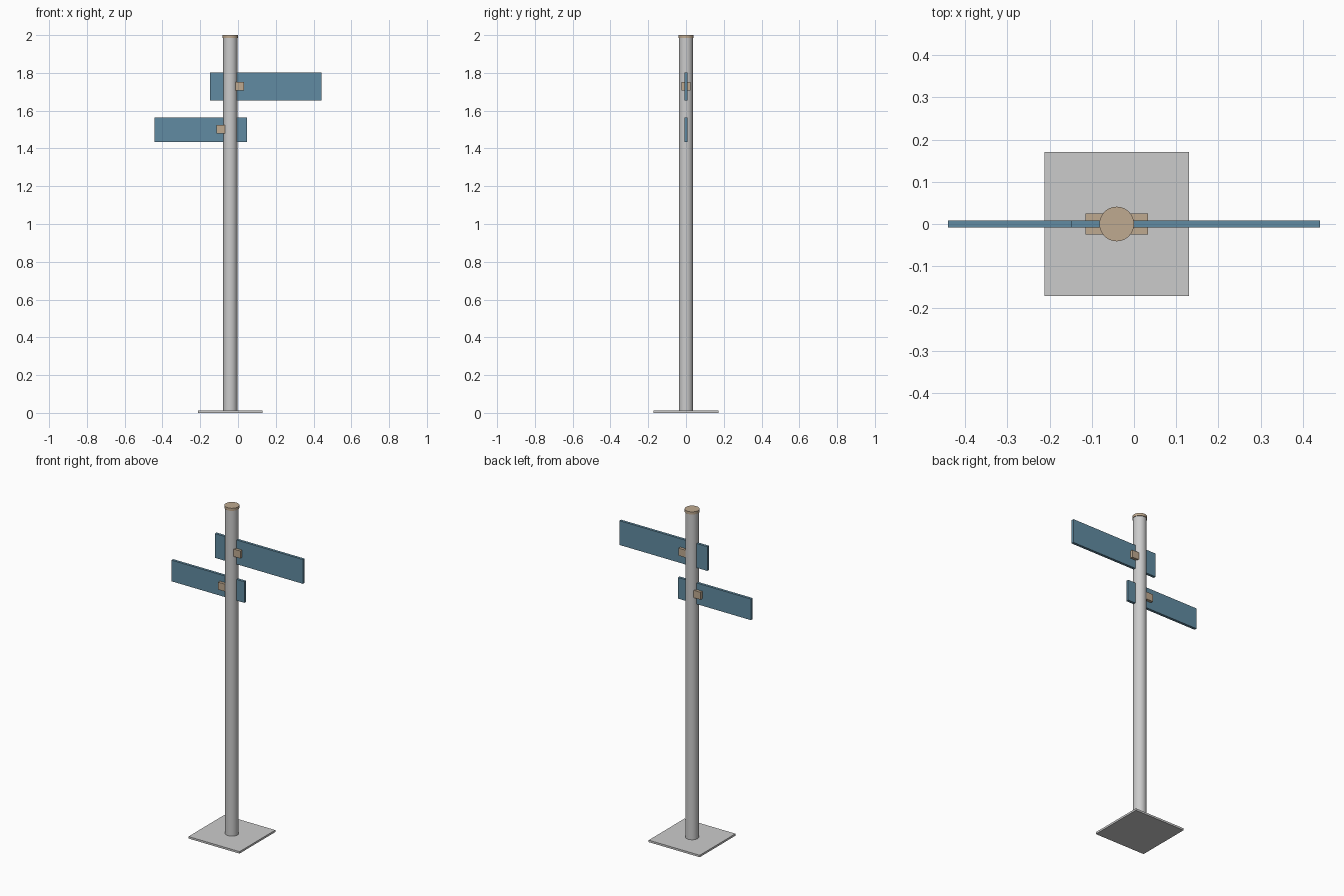
import bpy, math

if "Cube" in bpy.data.objects:
    bpy.data.objects.remove(bpy.data.objects["Cube"])

POST_X = -0.041


def material(name, color):
    m = bpy.data.materials.new(name)
    m.diffuse_color = color
    m.use_nodes = True
    m.node_tree.nodes["Principled BSDF"].inputs["Base Color"].default_value = m.diffuse_color
    return m


blue = material("sign_blue", (0.12, 0.26, 0.36, 1))
tan = material("fitting_tan", (0.52, 0.40, 0.28, 1))


def box(name, x0, x1, half_y, z0, z1, mat=None):
    bpy.ops.mesh.primitive_cube_add(size=1, location=((x0 + x1) / 2, 0, (z0 + z1) / 2))
    ob = bpy.context.object
    ob.name = name
    ob.scale = (x1 - x0, 2 * half_y, z1 - z0)
    bpy.ops.object.transform_apply(location=False, rotation=False, scale=True)
    if mat:
        ob.data.materials.append(mat)
    return ob


def cylinder(name, radius, z0, z1, mat=None):
    bpy.ops.mesh.primitive_cylinder_add(vertices=48, radius=radius, depth=z1 - z0,
                                        location=(POST_X, 0, (z0 + z1) / 2))
    ob = bpy.context.object
    ob.name = name
    bpy.ops.object.shade_smooth_by_angle(angle=math.radians(30))
    if mat:
        ob.data.materials.append(mat)
    return ob


# Base plate, post and cap
box("base_plate", POST_X - 0.171, POST_X + 0.171, 0.171, 0, 0.012)
cylinder("post", 0.0375, 0.012, 1.984)
cylinder("post_cap", 0.041, 1.984, 2.0, tan)

# Sign blades running through the post
box("upper_sign", -0.149, 0.441, 0.008, 1.655, 1.802, blue)
box("lower_sign", -0.441, 0.048, 0.008, 1.435, 1.563, blue)

# Clamp blocks beside the post
box("upper_clamp", -0.016, 0.033, 0.025, 1.706, 1.751, tan)
box("lower_clamp", -0.115, -0.066, 0.025, 1.478, 1.523, tan)
